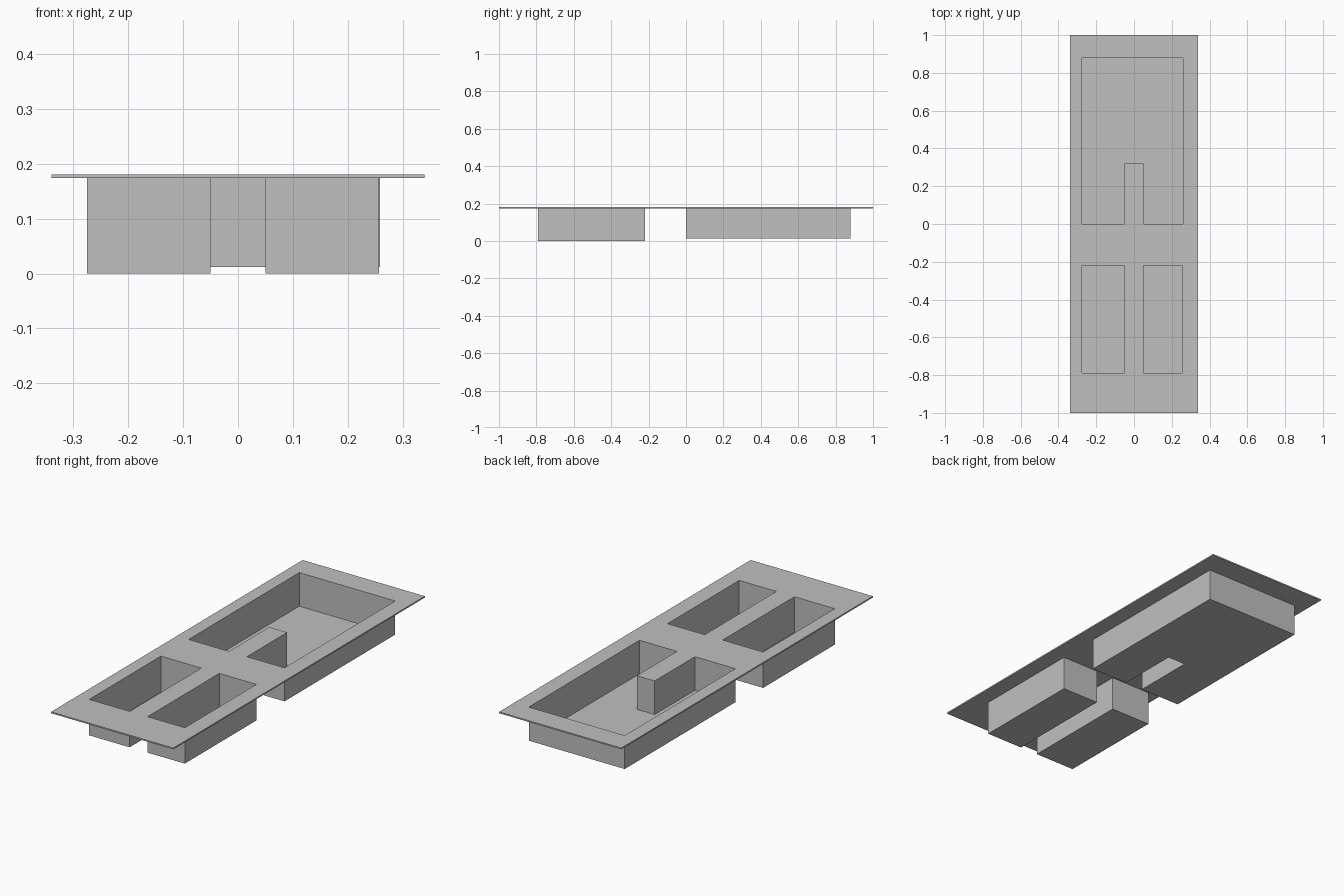
import bpy
import bmesh

cube = bpy.data.objects.get("Cube")
if cube:
    bpy.data.objects.remove(cube, do_unlink=True)

TOP, UNDER = 0.181, 0.174

grey = bpy.data.materials.new("plain grey")
grey.use_nodes = True
colour = (0.53, 0.53, 0.53, 1)
grey.diffuse_color = colour
grey.node_tree.nodes["Principled BSDF"].inputs["Base Color"].default_value = colour


def rectangle(x0, x1, y0, y1):
    return [(x0, y0), (x1, y0), (x1, y1), (x0, y1)]


def finish(bm, name):
    mesh = bpy.data.meshes.new(name)
    bm.to_mesh(mesh)
    bm.free()
    mesh.materials.append(grey)
    obj = bpy.data.objects.new(name, mesh)
    bpy.context.collection.objects.link(obj)
    return obj


def loop_edges(bm, outline, z):
    verts = [bm.verts.new((x, y, z)) for x, y in outline]
    return [bm.edges.new((a, b)) for a, b in zip(verts, verts[1:] + verts[:1])]


def flange(name, outlines):
    """Thin plate: first outline is the rim, the others are openings."""
    bm = bmesh.new()
    edges = [e for o in outlines for e in loop_edges(bm, o, UNDER)]
    bmesh.ops.triangle_fill(bm, edges=edges, use_beauty=True, normal=(0, 0, 1))
    bmesh.ops.dissolve_limit(bm, angle_limit=0.01, verts=bm.verts, edges=bm.edges)
    ext = bmesh.ops.extrude_face_region(bm, geom=bm.faces[:], use_keep_orig=True)
    new = [g for g in ext["geom"] if isinstance(g, bmesh.types.BMVert)]
    bmesh.ops.translate(bm, vec=(0, 0, TOP - UNDER), verts=new)
    bmesh.ops.recalc_face_normals(bm, faces=bm.faces)
    return finish(bm, name)


def tray(name, outline, bottom):
    """Open sheet pocket hanging under an opening, facing inward."""
    bm = bmesh.new()
    floor = [bm.verts.new((x, y, bottom)) for x, y in outline]
    lip = [bm.verts.new((x, y, UNDER)) for x, y in outline]
    bm.faces.new(floor)
    for i in range(len(floor)):
        bm.faces.new((floor[i - 1], lip[i - 1], lip[i], floor[i]))
    return finish(bm, name)


# Opening outlines
right_front = rectangle(-0.275, -0.05, -0.79, -0.22)
left_front = rectangle(0.05, 0.257, -0.79, -0.22)
back = [(-0.275, 0), (-0.05, 0), (-0.05, 0.32), (0.05, 0.32), (0.05, 0),
        (0.259, 0), (0.259, 0.88), (-0.275, 0.88)]

# Plate and the three pockets
flange("top_plate", [rectangle(-0.34, 0.34, -1, 1), right_front, left_front, back])
tray("right_front_tray", right_front, 0)
tray("left_front_tray", left_front, 0)
tray("back_notched_tray", back, 0.012)
